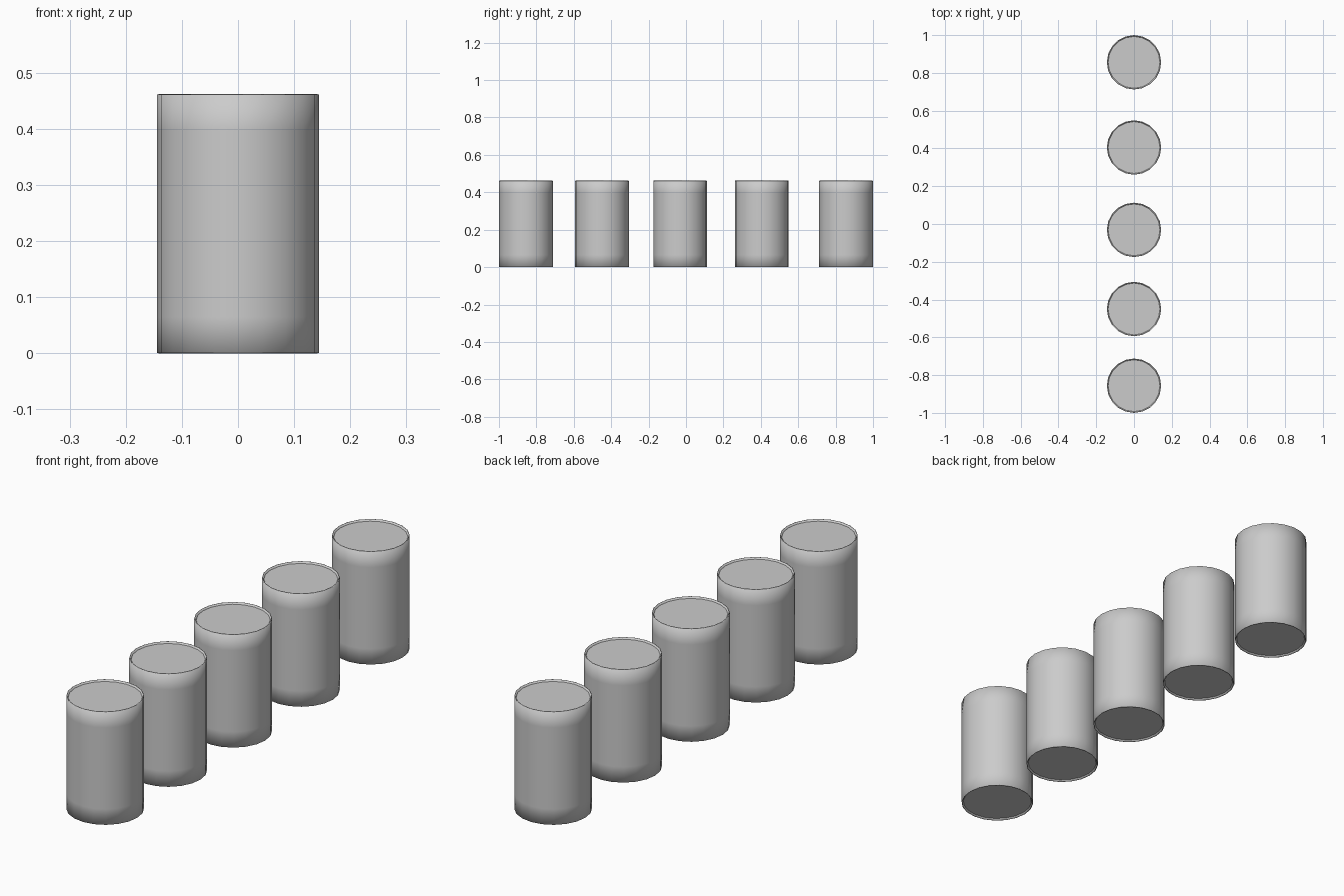
import bpy, bmesh, math

if "Cube" in bpy.data.objects:
    bpy.data.objects.remove(bpy.data.objects["Cube"])

SIDES = 20
R, H = 0.144, 0.462
# half profile of the can wall: recessed floor, rim, wall support loops, rim, recessed lid
PROFILE = [(R - 0.007, 0.007), (R - 0.003, 0), (R, 0.001), (R, 0.065), (R, H - 0.065),
           (R, H - 0.001), (R - 0.003, H), (R - 0.007, H - 0.007)]


def make_can(name, y):
    bm = bmesh.new()
    rings = []
    for r, z in PROFILE:
        rings.append([bm.verts.new((r * math.cos(2 * math.pi * i / SIDES),
                                    r * math.sin(2 * math.pi * i / SIDES), z))
                      for i in range(SIDES)])
    # wall and rims, smooth
    for a, b in zip(rings, rings[1:]):
        for i in range(SIDES):
            j = (i + 1) % SIDES
            bm.faces.new((a[i], a[j], b[j], b[i])).smooth = True
    # flat recessed ends with sharp borders
    for loop in (rings[0][::-1], rings[-1]):
        cap = bm.faces.new(loop)
        for e in cap.edges:
            e.smooth = False
    me = bpy.data.meshes.new(name)
    bm.to_mesh(me)
    bm.free()
    ob = bpy.data.objects.new(name, me)
    ob.location.y = y
    bpy.context.collection.objects.link(ob)


# row of five cans along y
for n, y in enumerate((-0.856, -0.45, -0.031, 0.405, 0.856)):
    make_can(f"can_{n + 1}", y)
